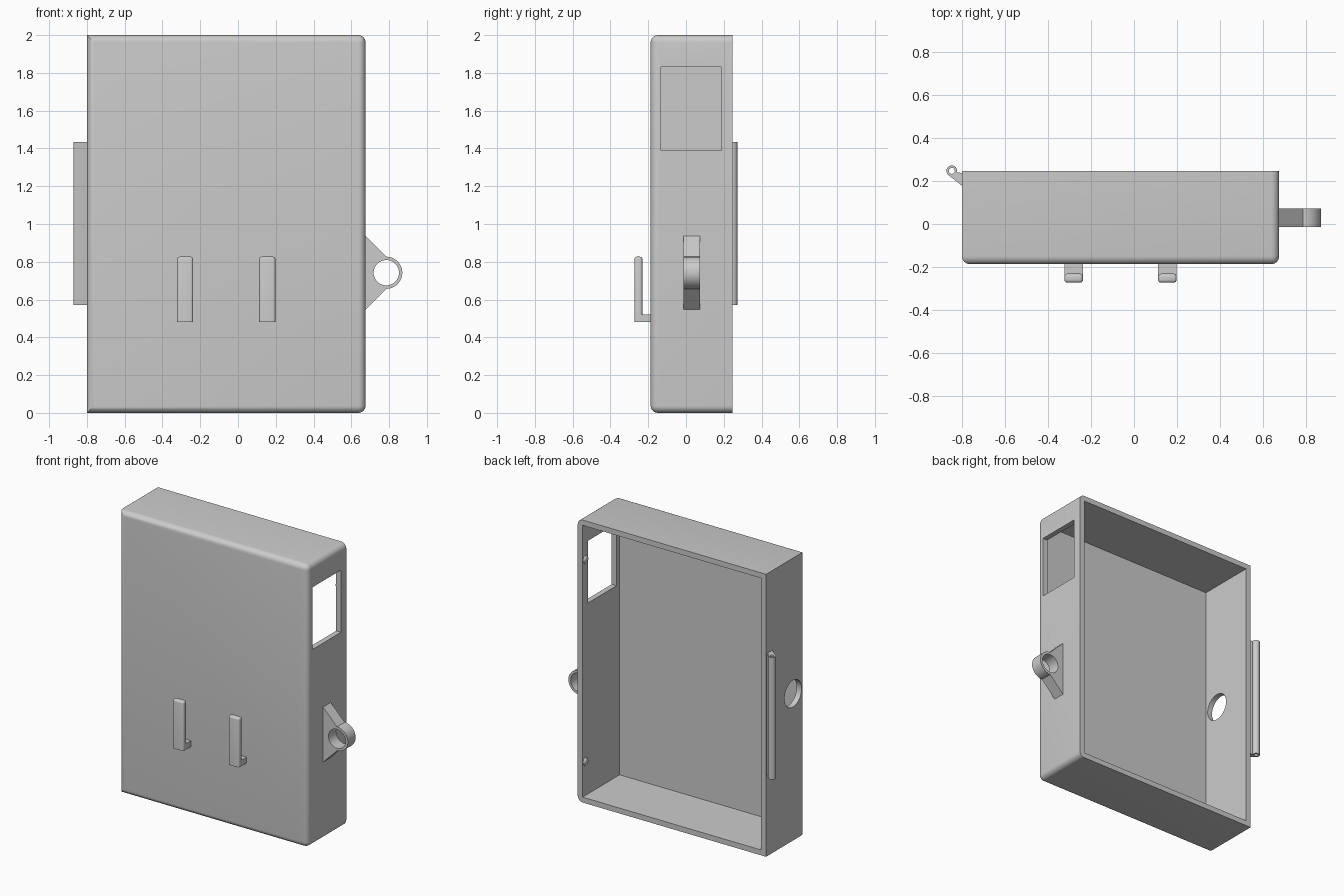
import bpy, bmesh, math
from mathutils import Matrix, Vector

if "Cube" in bpy.data.objects:
    bpy.data.objects.remove(bpy.data.objects["Cube"])

grey = bpy.data.materials.new("light grey plastic")
grey.use_nodes = True
colour = (0.6, 0.6, 0.6, 1)
grey.diffuse_color = colour
grey.node_tree.nodes["Principled BSDF"].inputs["Base Color"].default_value = colour


def finish(name, bm):
    bmesh.ops.recalc_face_normals(bm, faces=bm.faces)
    mesh = bpy.data.meshes.new(name)
    bm.to_mesh(mesh)
    bm.free()
    mesh.materials.append(grey)
    ob = bpy.data.objects.new(name, mesh)
    bpy.context.collection.objects.link(ob)
    return ob


def box(name, lo, hi, round_edge=None, radius=0.0, segments=5):
    """Box between two corners; edges chosen by their midpoint are rounded."""
    lo, hi = Vector(lo), Vector(hi)
    bm = bmesh.new()
    bmesh.ops.create_cube(bm, size=1)
    for v in bm.verts:
        v.co = Vector([(lo[i] + hi[i]) / 2 + v.co[i] * (hi[i] - lo[i]) for i in range(3)])
    if round_edge:
        def side(e):
            mid = (e.verts[0].co + e.verts[1].co) / 2
            return [round(2 * (mid[i] - lo[i]) / (hi[i] - lo[i]) - 1) for i in range(3)]
        edges = [e for e in bm.edges if round_edge(*side(e))]
        bmesh.ops.bevel(bm, geom=edges, offset=radius, segments=segments,
                        profile=0.5, affect='EDGES')
    return finish(name, bm)


def cylinder(name, centre, radius, depth, axis, sides=48):
    bm = bmesh.new()
    bmesh.ops.create_cone(bm, cap_ends=True, segments=sides, radius1=radius,
                          radius2=radius, depth=depth)
    turn = {"x": Matrix.Rotation(math.pi / 2, 4, 'Y'),
            "y": Matrix.Rotation(math.pi / 2, 4, 'X'),
            "z": Matrix.Identity(4)}[axis]
    bm.transform(Matrix.Translation(centre) @ turn)
    return finish(name, bm)


def prism(name, points, vector):
    bm = bmesh.new()
    face = bm.faces.new([bm.verts.new(p) for p in points])
    new = bmesh.ops.extrude_face_region(bm, geom=[face])["geom"]
    bmesh.ops.translate(bm, vec=vector,
                        verts=[g for g in new if isinstance(g, bmesh.types.BMVert)])
    return finish(name, bm)


def combine(ob, other, operation):
    other.hide_render = True
    mod = ob.modifiers.new(operation, 'BOOLEAN')
    mod.operation, mod.object, mod.solver = operation, other, 'EXACT'
    bpy.context.view_layer.objects.active = ob
    bpy.ops.object.modifier_apply(modifier=mod.name)
    bpy.data.objects.remove(other)


def smooth(ob):
    bpy.ops.object.select_all(action='DESELECT')
    ob.select_set(True)
    bpy.context.view_layer.objects.active = ob
    bpy.ops.object.shade_smooth_by_angle(angle=math.radians(30))


LEFT, RIGHT, FRONT, BACK = -0.8, 0.675, -0.187, 0.247
WALL, PANEL = 0.038, 0.02

# Open tray: front edges and the +x corners are rounded, hinge corners stay sharp
tray = box("case_tray", (LEFT, FRONT, 0), (RIGHT, BACK, 2),
           lambda x, y, z: y == -1 or (x == 1 and y == 0), 0.038, 6)
combine(tray, box("cavity", (LEFT + WALL, FRONT + PANEL, WALL),
                  (RIGHT - WALL, BACK + 0.2, 2 - WALL)), 'DIFFERENCE')
# Side window and cable hole
combine(tray, box("window", (RIGHT - 0.1, -0.133, 1.39),
                  (RIGHT + 0.1, 0.187, 1.83)), 'DIFFERENCE')
combine(tray, cylinder("cable_hole", (LEFT, -0.055, 1.04), 0.095, 0.2, "x"), 'DIFFERENCE')
smooth(tray)

# Lid snap bumps inside the +x wall
for n, z in enumerate((0.28, 1.71), 1):
    bm = bmesh.new()
    bmesh.ops.create_uvsphere(bm, u_segments=16, v_segments=8, radius=0.027)
    bm.transform(Matrix.Translation((RIGHT - WALL, 0.215, z)) @ Matrix.Diagonal((0.5, 1, 1, 1)))
    smooth(finish(f"snap_bump_{n}", bm))

# Hinge barrel with its sloping web
HX, HY, HZ, HL = -0.847, BACK, 0.57, 0.865
hinge = cylinder("hinge_barrel", (HX, HY, HZ + HL / 2), 0.025, HL, "z", 32)
web = prism("hinge_web", [(x, y, HZ) for x, y in (
    (LEFT + 0.01, 0.17), (LEFT + 0.01, 0.235), (HX + 0.02, HY - 0.005),
    (HX, HY), (HX - 0.018, HY - 0.0175))], (0, 0, HL))
combine(hinge, web, 'UNION')
combine(hinge, cylinder("hinge_bore", (HX, HY, HZ + HL / 2), 0.014, HL + 0.2, "z", 32),
        'DIFFERENCE')
smooth(hinge)

# Latch lug: ring on a triangular gusset
LX, LZ, LY, LT = 0.785, 0.742, -0.013, 0.086
lug = cylinder("latch_lug", (LX, LY + LT / 2, LZ), 0.085, LT, "y")
gusset = prism("lug_gusset", [(x, LY, LZ + z) for x, z in (
    (RIGHT - 0.01, 0.205), (LX, 0.085), (LX, -0.085), (RIGHT - 0.01, -0.205))], (0, LT, 0))
combine(lug, gusset, 'UNION')
combine(lug, cylinder("lug_bore", (LX, LY, LZ), 0.067, 0.5, "y"), 'DIFFERENCE')
smooth(lug)

# Two belt hooks on the front
for n, x in enumerate((-0.28, 0.155), 1):
    hook = box(f"hook_{n}", (x - 0.043, -0.273, 0.48), (x + 0.043, -0.231, 0.827),
               lambda a, b, c: c == 1 or (c == 0 and a != 0), 0.014, 4)
    foot = box("hook_foot", (x - 0.043, -0.25, 0.48), (x + 0.043, FRONT + 0.01, 0.522))
    combine(hook, foot, 'UNION')
    smooth(hook)
